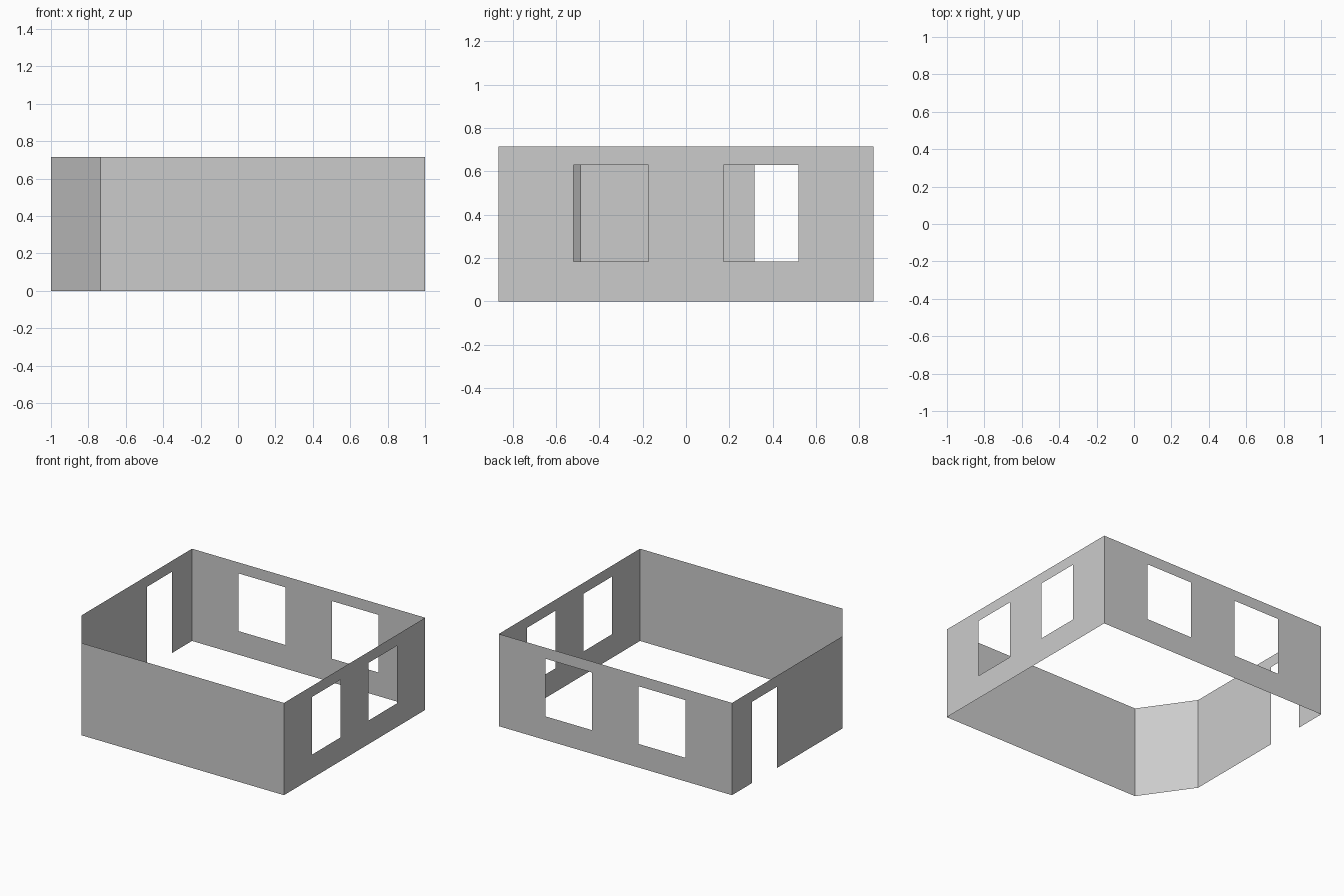
import bpy
import bmesh
from mathutils import Vector

if "Cube" in bpy.data.objects:
    bpy.data.objects.remove(bpy.data.objects["Cube"])

HEIGHT = 0.715
HALF_Y = 0.865
SILL, HEAD = 0.183, 0.63


def wall(name, start, end, openings=()):
    """Sheet wall from start to end; openings are (s0, s1, z0, z1) along its length."""
    start, end = Vector(start), Vector(end)
    length = (end - start).length
    direction = (end - start) / length
    columns = sorted({0, length, *(s for o in openings for s in o[:2])})
    rows = sorted({0, HEIGHT, *(z for o in openings for z in o[2:])})
    bm = bmesh.new()

    def point(s, z):
        p = start + direction * s
        return bm.verts.new((p.x, p.y, z))

    for a, b in zip(columns, columns[1:]):
        for lo, hi in zip(rows, rows[1:]):
            s, z = (a + b) / 2, (lo + hi) / 2
            if any(o[0] < s < o[1] and o[2] < z < o[3] for o in openings):
                continue
            bm.faces.new([point(a, lo), point(b, lo), point(b, hi), point(a, hi)])
    bmesh.ops.remove_doubles(bm, verts=bm.verts, dist=1e-5)
    mesh = bpy.data.meshes.new(name)
    bm.to_mesh(mesh)
    bm.free()
    obj = bpy.data.objects.new(name, mesh)
    bpy.context.collection.objects.link(obj)
    return obj


def window_pair(centre, inner, outer):
    """Two windows placed symmetrically about the wall centre."""
    return [(centre - outer, centre - inner, SILL, HEAD),
            (centre + inner, centre + outer, SILL, HEAD)]


# Walls run counter-clockwise so faces point outward
front_right, back_right = (1, -HALF_Y), (1, HALF_Y)
back_left = (-1, HALF_Y)
corner_side, corner_front = (-1, -0.487), (-0.735, -HALF_Y)

wall("front_wall", corner_front, front_right)
wall("right_wall", front_right, back_right, window_pair(HALF_Y, 0.173, 0.519))
wall("back_wall", back_right, back_left, window_pair(1, 0.2, 0.6))
# Left wall with doorway reaching the floor
wall("left_wall", back_left, corner_side,
     [(HALF_Y - 0.62, HALF_Y - 0.315, 0, HEAD)])
# Diagonal cut corner
wall("angled_corner_wall", corner_side, corner_front)
